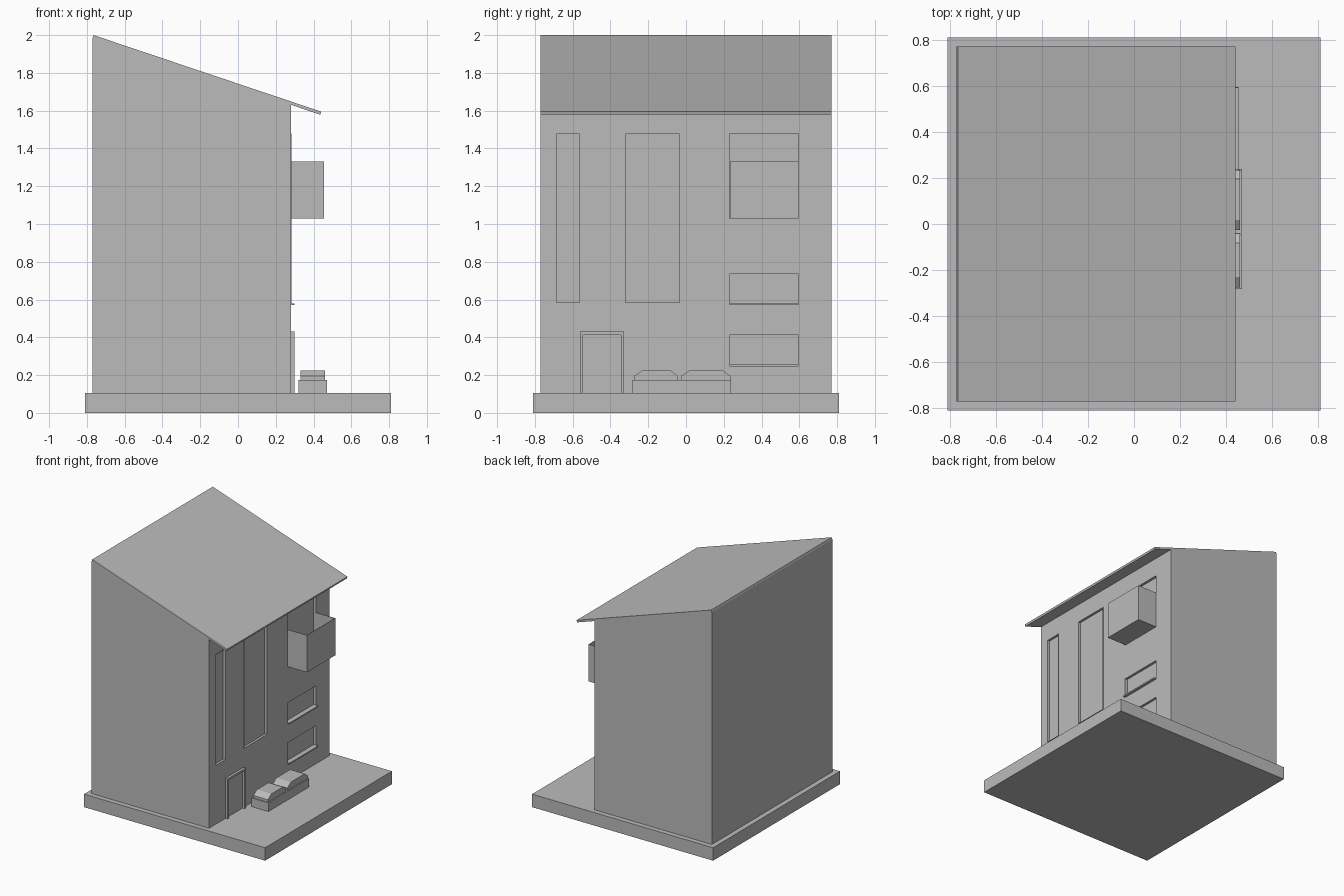
import bpy
import bmesh
from mathutils import Vector

cube = bpy.data.objects.get("Cube")
if cube:
    bpy.data.objects.remove(cube, do_unlink=True)

GREY = (0.5, 0.5, 0.5, 1.0)
mat = bpy.data.materials.new("plain grey")
mat.use_nodes = True
mat.diffuse_color = GREY
mat.node_tree.nodes["Principled BSDF"].inputs["Base Color"].default_value = GREY


def prism(name, profile, direction):
    """Extrude a closed 3D outline along a direction."""
    bm = bmesh.new()
    face = bm.faces.new([bm.verts.new(p) for p in profile])
    ext = bmesh.ops.extrude_face_region(bm, geom=[face])
    moved = [g for g in ext["geom"] if isinstance(g, bmesh.types.BMVert)]
    bmesh.ops.translate(bm, verts=moved, vec=Vector(direction))
    bmesh.ops.recalc_face_normals(bm, faces=bm.faces)
    mesh = bpy.data.meshes.new(name)
    bm.to_mesh(mesh)
    bm.free()
    mesh.materials.append(mat)
    obj = bpy.data.objects.new(name, mesh)
    bpy.context.collection.objects.link(obj)
    return obj


def box(name, x, y, z):
    base = [(x[0], y[0], z[0]), (x[1], y[0], z[0]), (x[1], y[1], z[0]), (x[0], y[1], z[0])]
    return prism(name, base, (0, 0, z[1] - z[0]))


def cut(target, cutter):
    mod = target.modifiers.new("cut", "BOOLEAN")
    mod.operation = "DIFFERENCE"
    mod.solver = "EXACT"
    mod.object = cutter
    bpy.context.view_layer.objects.active = target
    bpy.ops.object.modifier_apply(modifier=mod.name)
    bpy.data.objects.remove(cutter, do_unlink=True)


WALL = 0.28      # facade plane
BACK = -0.77
HALF = 0.77      # half width of the house
GROUND = 0.105
THIN = 0.004

# Ground slab
box("ground_slab", (-0.81, 0.81), (-0.81, 0.81), (0, GROUND))

# House body with a sloping top
body = prism("house_body", [(BACK, -HALF, GROUND), (WALL, -HALF, GROUND),
                            (WALL, -HALF, 1.632), (BACK, -HALF, 1.985)], (0, 2 * HALF, 0))

# Mono-pitch roof overhanging the facade
prism("roof", [(-0.765, -HALF, 2.0), (0.44, -HALF, 1.595),
               (0.435, -HALF, 1.579), (BACK, -HALF, 1.985)], (0, 2 * HALF, 0))

# Recessed windows: name, y range, z range, sill
windows = [
    ("narrow_window", (-0.69, -0.56), (0.58, 1.48), False),
    ("tall_window", (-0.325, -0.03), (0.58, 1.48), False),
    ("balcony_window", (0.23, 0.595), (1.03, 1.48), False),
    ("middle_window", (0.23, 0.595), (0.58, 0.735), True),
    ("lower_window", (0.23, 0.595), (0.255, 0.413), True),
]
for name, y, z, sill in windows:
    cut(body, box("cutter", (WALL - 0.02, WALL + 0.1), y, z))
    if sill:
        box(name + "_sill", (WALL - 0.02, 0.30), y, (z[0] - 0.01, z[0]))
    elif name != "balcony_window":
        # Fine raised lip around the opening
        lip = (WALL - 0.01, WALL + THIN)
        for side, edge in (("right", y[0]), ("left", y[1] - THIN)):
            box(name + "_lip_" + side, lip, (edge, edge + THIN), z)
        for side, edge in (("bottom", z[0]), ("top", z[1] - THIN)):
            box(name + "_lip_" + side, lip, y, (edge, edge + THIN))

# Open-topped balcony
BX, BY, BZ = (WALL, 0.455), (0.232, 0.595), (1.03, 1.33)
box("balcony_floor", BX, BY, (BZ[0], BZ[0] + THIN))
box("balcony_front", (BX[1] - THIN, BX[1]), BY, BZ)
box("balcony_side_right", BX, (BY[0], BY[0] + THIN), BZ)
box("balcony_side_left", BX, (BY[1] - THIN, BY[1]), BZ)

# Door frame
FX = (WALL, 0.30)
box("door_frame_right", FX, (-0.56, -0.545), (GROUND, 0.43))
box("door_frame_left", FX, (-0.343, -0.328), (GROUND, 0.43))
box("door_frame_top", FX, (-0.545, -0.343), (0.413, 0.43))

# Planter with two clipped hedges
box("planter", (0.32, 0.47), (-0.283, 0.238), (GROUND, 0.175))
for name, a, b in (("hedge_right", -0.275, -0.042), ("hedge_left", -0.027, 0.235)):
    outline = [(a, 0.175), (a, 0.195), (a + 0.045, 0.225),
               (b - 0.04, 0.225), (b, 0.195), (b, 0.175)]
    prism(name, [(0.33, y, z) for y, z in outline], (0.13, 0, 0))
